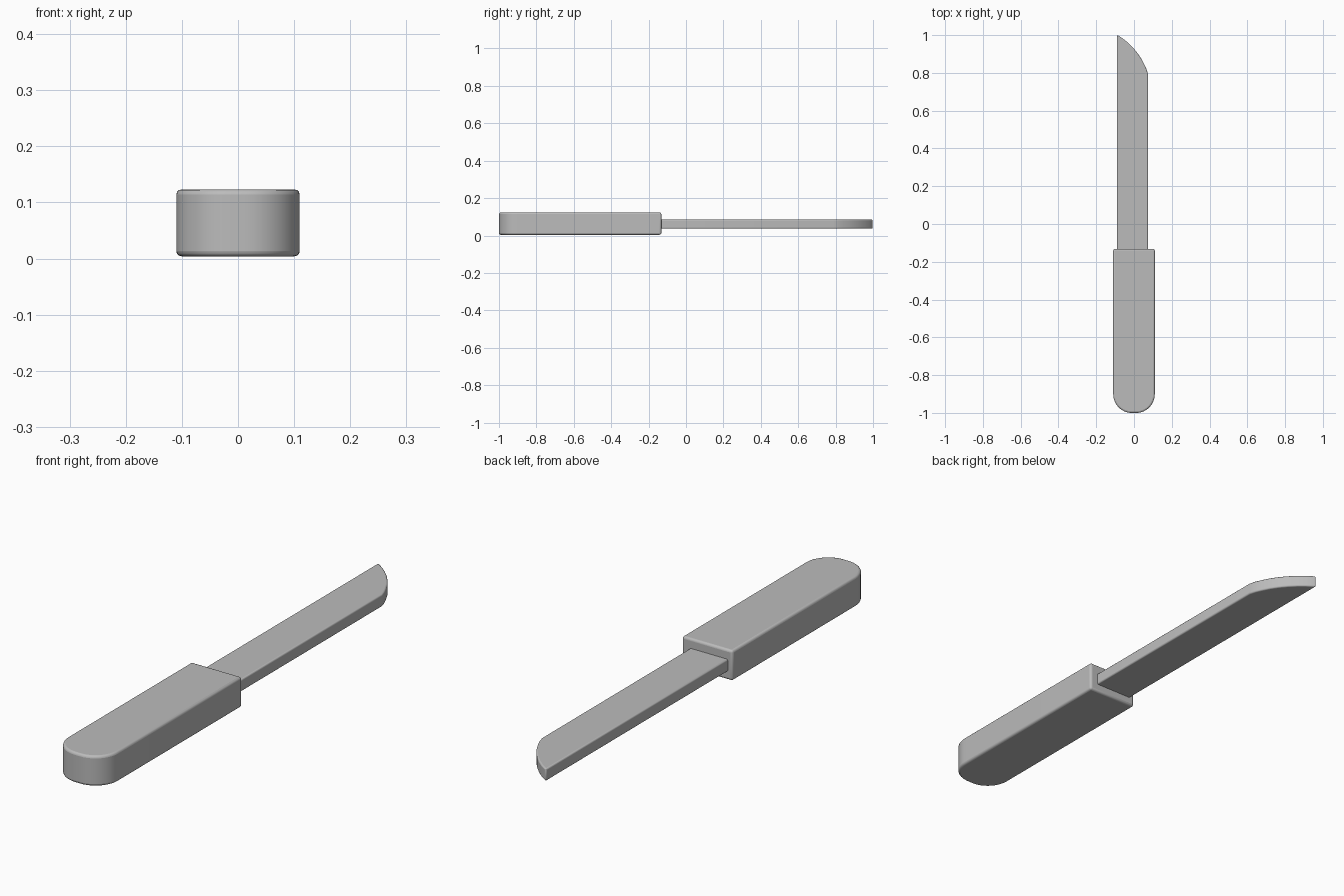
import bpy
import bmesh
import math

if "Cube" in bpy.data.objects:
    bpy.data.objects.remove(bpy.data.objects["Cube"], do_unlink=True)

# One plain grey for the whole knife
grey = bpy.data.materials.new("plain grey")
grey.use_nodes = True
colour = (0.5, 0.5, 0.5, 1.0)
grey.diffuse_color = colour
grey.node_tree.nodes["Principled BSDF"].inputs["Base Color"].default_value = colour


def slab(name, outline, z_low, z_high, bevel):
    """Extrude a counter-clockwise outline upwards and soften its edges."""
    bm = bmesh.new()
    face = bm.faces.new([bm.verts.new((x, y, z_low)) for x, y in outline])
    top = bmesh.ops.extrude_face_region(bm, geom=[face])["geom"]
    for v in top:
        if isinstance(v, bmesh.types.BMVert):
            v.co.z = z_high
    bmesh.ops.recalc_face_normals(bm, faces=bm.faces)
    mesh = bpy.data.meshes.new(name)
    bm.to_mesh(mesh)
    bm.free()
    mesh.materials.append(grey)
    obj = bpy.data.objects.new(name, mesh)
    bpy.context.collection.objects.link(obj)
    mod = obj.modifiers.new("soft edges", "BEVEL")
    mod.width = bevel
    mod.segments = 3
    mod.limit_method = "ANGLE"
    mod.angle_limit = math.radians(40)
    bpy.ops.object.select_all(action="DESELECT")
    obj.select_set(True)
    bpy.context.view_layer.objects.active = obj
    bpy.ops.object.shade_smooth_by_angle(angle=math.radians(35))
    return obj


def arc(cx, cy, rx, ry, start, end, steps):
    """Points along an elliptical arc, angles in degrees."""
    angles = [math.radians(start + (end - start) * i / steps) for i in range(steps + 1)]
    return [(cx + rx * math.cos(a), cy + ry * math.sin(a)) for a in angles]


# Handle: a thick bar with a rounded butt and a square front end
handle_outline = (
    arc(-0.012, -0.9, 0.098, 0.1, 180, 270, 12)
    + arc(0.012, -0.9, 0.098, 0.1, 270, 360, 12)
    + [(0.11, -0.132), (-0.11, -0.132)]
)
slab("handle", handle_outline, 0.004, 0.123, 0.009)

# Blade: a thin bar whose cutting edge sweeps up to a point on the spine side
blade_outline = [
    (-0.09, -0.2), (0.075, -0.2), (0.075, 0.79), (0.068, 0.815),
    (0.057, 0.84), (0.04, 0.873), (0.02, 0.903), (-0.004, 0.932),
    (-0.03, 0.958), (-0.058, 0.981), (-0.082, 0.997), (-0.09, 1.0),
]
slab("blade", blade_outline, 0.037, 0.085, 0.007)
